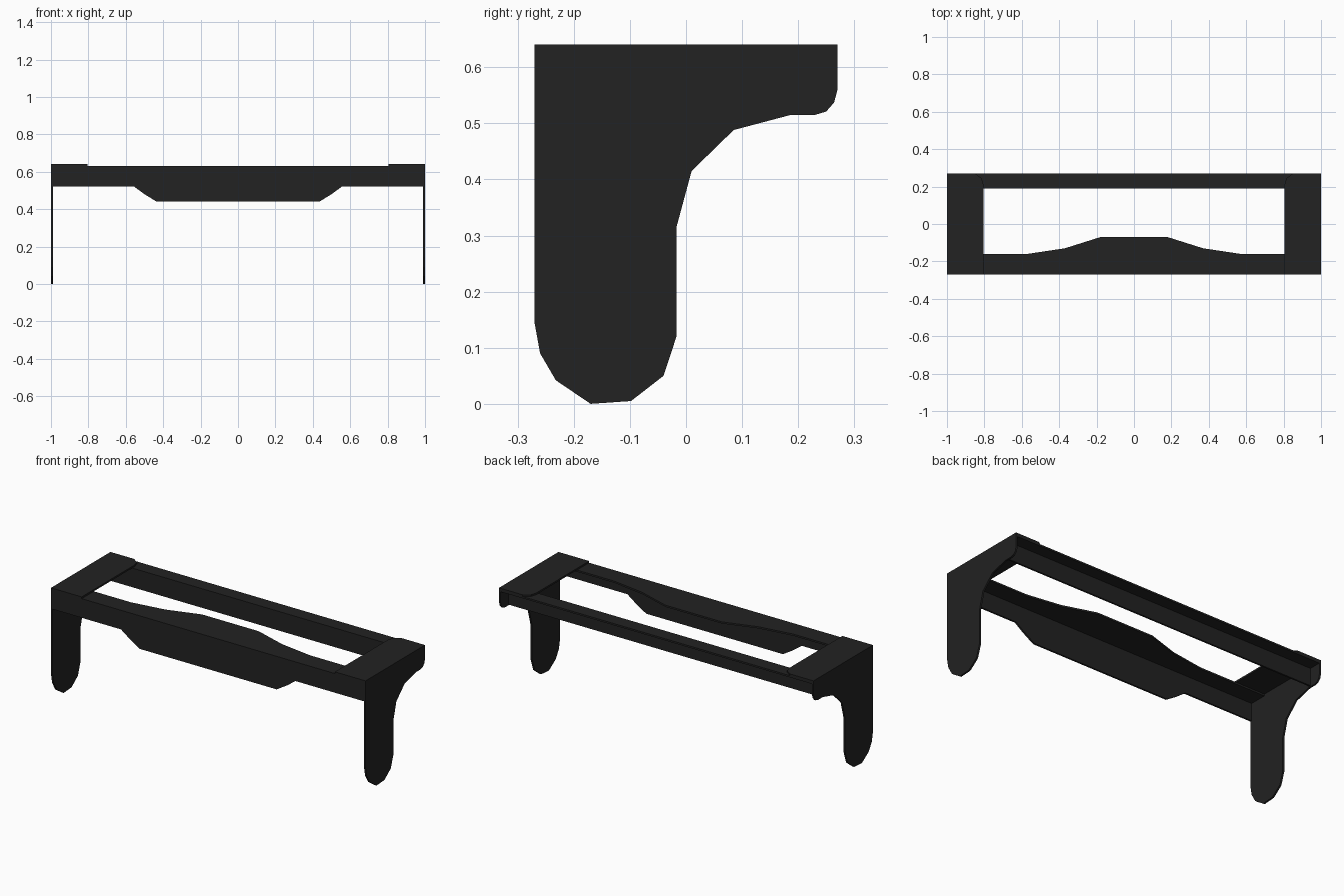
import bpy
import bmesh
from mathutils import Vector

cube = bpy.data.objects.get("Cube")
if cube:
    bpy.data.objects.remove(cube, do_unlink=True)

# Dark painted sheet metal
metal = bpy.data.materials.new("black_metal")
metal.use_nodes = True
colour = (0.016, 0.016, 0.016, 1)
metal.diffuse_color = colour
metal.node_tree.nodes["Principled BSDF"].inputs["Base Color"].default_value = colour

SHEET = 0.01


def plate(name, outline, axis, start, thickness=SHEET):
    """Extrude a flat outline along one axis, starting at the given position."""
    def place(a, b):
        return {"x": (start, a, b), "y": (a, start, b), "z": (a, b, start)}[axis]

    bm = bmesh.new()
    face = bm.faces.new([bm.verts.new(place(a, b)) for a, b in outline])
    step = Vector([thickness if axis == k else 0 for k in "xyz"])
    result = bmesh.ops.extrude_face_region(bm, geom=[face])
    moved = [v for v in result["geom"] if isinstance(v, bmesh.types.BMVert)]
    bmesh.ops.translate(bm, verts=moved, vec=step)
    bmesh.ops.recalc_face_normals(bm, faces=bm.faces[:])
    mesh = bpy.data.meshes.new(name)
    bm.to_mesh(mesh)
    bm.free()
    mesh.materials.append(metal)
    obj = bpy.data.objects.new(name, mesh)
    bpy.context.collection.objects.link(obj)
    return obj


def mirrored(half):
    """Complete a symmetric outline from its right-hand half."""
    return half + [(-a, b) for a, b in reversed(half)]


# Front apron with a deeper centre
plate("front_apron", mirrored([(0.435, 0.44), (0.5, 0.48), (0.555, 0.52),
                               (0.99, 0.52), (0.99, 0.63)]), "y", -0.27)

# Front shelf that widens towards the middle
plate("front_shelf", mirrored([(0.99, -0.27), (0.99, -0.16), (0.57, -0.16),
                               (0.37, -0.13), (0.18, -0.07)]), "z", 0.62)

# Back rail: a top flange with a web hanging from its inner edge
plate("back_flange", mirrored([(0.99, 0.19), (0.99, 0.27)]), "z", 0.62)
plate("back_web", mirrored([(0.99, 0.52), (0.99, 0.63)]), "y", 0.19)

# Side legs and raised end caps
leg = [(-0.27, 0.64), (-0.27, 0.145), (-0.26, 0.09), (-0.232, 0.042),
       (-0.17, 0), (-0.098, 0.005), (-0.04, 0.05), (-0.017, 0.12),
       (-0.017, 0.315), (0.01, 0.415), (0.085, 0.488), (0.187, 0.515),
       (0.23, 0.515), (0.25, 0.521), (0.264, 0.537), (0.27, 0.56), (0.27, 0.64)]
cap = [(0.99, -0.27), (0.805, -0.27), (0.805, 0.21), (0.815, 0.245),
       (0.85, 0.27), (0.99, 0.27)]
for side, sign in (("left", 1), ("right", -1)):
    plate(side + "_leg", leg, "x", sign * 0.99, sign * SHEET)
    plate(side + "_end_cap", [(sign * x, y) for x, y in cap], "z", 0.63)
